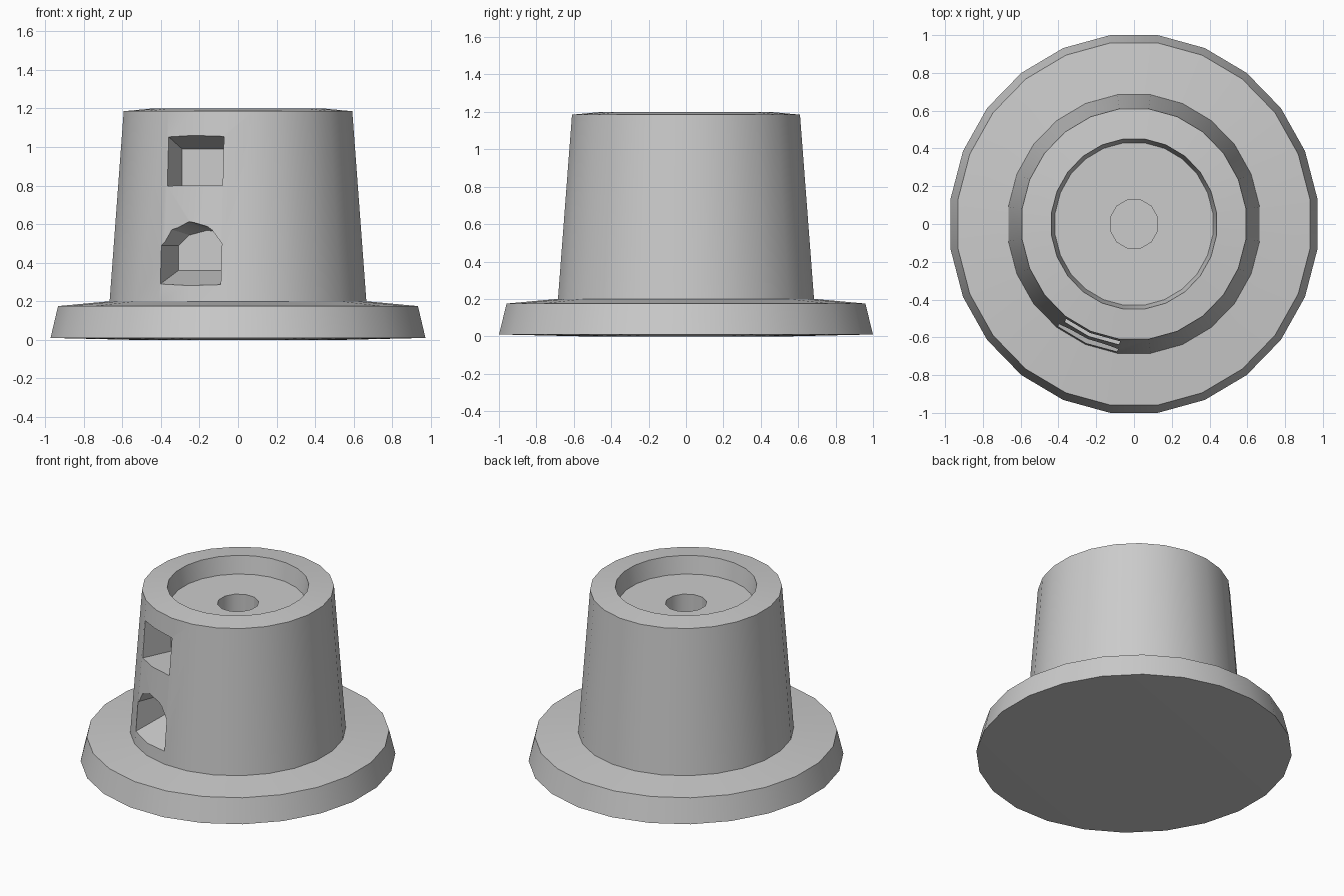
import bpy
import bmesh
from math import cos, sin, pi, radians
from mathutils import Matrix, Vector

if "Cube" in bpy.data.objects:
    bpy.data.objects.remove(bpy.data.objects["Cube"], do_unlink=True)

grey = bpy.data.materials.new("plain grey")
grey.use_nodes = True
GREY = (0.6, 0.6, 0.6, 1)
grey.diffuse_color = GREY
grey.node_tree.nodes["Principled BSDF"].inputs["Base Color"].default_value = GREY


def make_object(name, bm):
    bmesh.ops.recalc_face_normals(bm, faces=bm.faces)
    mesh = bpy.data.meshes.new(name)
    bm.to_mesh(mesh)
    bm.free()
    mesh.materials.append(grey)
    obj = bpy.data.objects.new(name, mesh)
    bpy.context.collection.objects.link(obj)
    return obj


def loft(name, rings):
    """Closed solid through a list of equally long point loops."""
    bm = bmesh.new()
    loops = [[bm.verts.new(p) for p in ring] for ring in rings]
    n = len(loops[0])
    for low, high in zip(loops, loops[1:]):
        for i in range(n):
            j = (i + 1) % n
            bm.faces.new((low[i], low[j], high[j], high[i]))
    bm.faces.new(loops[0])
    bm.faces.new(loops[-1])
    return make_object(name, bm)


def turned(name, profile, sides):
    """Slightly oval turned solid; profile is (radius, height) pairs."""
    def ring(r, z):
        angles = [2 * pi * (i + 0.5) / sides for i in range(sides)]
        return [(0.98 * r * cos(a), 1.008 * r * sin(a), z) for a in angles]
    return loft(name, [ring(r, z) for r, z in profile])


def niche(name, front, back_z, depth, centre):
    """Tapered pocket cutter running inwards from the tower wall."""
    place = Matrix.Translation(centre) @ Matrix.Rotation(radians(-21), 4, "Z")
    rings = []
    for t in (-0.4, 1):
        rings.append([place @ Vector((x, t * depth, z + t * (back_z(z) - z)))
                      for x, z in front])
    return loft(name, rings)


# Flanged base, tapered tower and recessed top in one turned body
body = turned("tower_body", [
    (0.56, 0), (1, 0.01), (0.96, 0.175), (0.685, 0.2),
    (0.61, 1.185), (0.45, 1.2), (0.43, 1.08)], 24)

# Centre hole in the recessed top
hole = turned("hole_cutter", [(0.132, 0.85), (0.132, 1.3)], 12)

# Square window above, arched doorway below
w = 0.155
window = niche("window_cutter", [(-w, 0.8), (-w, 1.07), (w, 1.07), (w, 0.8)],
               lambda z: 0.79 + (z - 0.8) * 0.74, 0.25, (-0.235, -0.61, 0))
arch = [(-0.17, 0.285), (-0.17, 0.49), (-0.11, 0.575), (-0.01, 0.615),
        (0.09, 0.59), (0.17, 0.5), (0.17, 0.285)]
doorway = niche("doorway_cutter", arch,
                lambda z: 0.36 + (z - 0.285) * 0.63, 0.28, (-0.25, -0.62, 0))

bpy.ops.object.select_all(action="DESELECT")
bpy.context.view_layer.objects.active = body
body.select_set(True)
for cutter in (hole, window, doorway):
    mod = body.modifiers.new(cutter.name, "BOOLEAN")
    mod.operation = "DIFFERENCE"
    mod.solver = "EXACT"
    mod.object = cutter
    bpy.ops.object.modifier_apply(modifier=mod.name)
    bpy.data.objects.remove(cutter, do_unlink=True)

bpy.ops.object.shade_smooth_by_angle(angle=radians(30))
